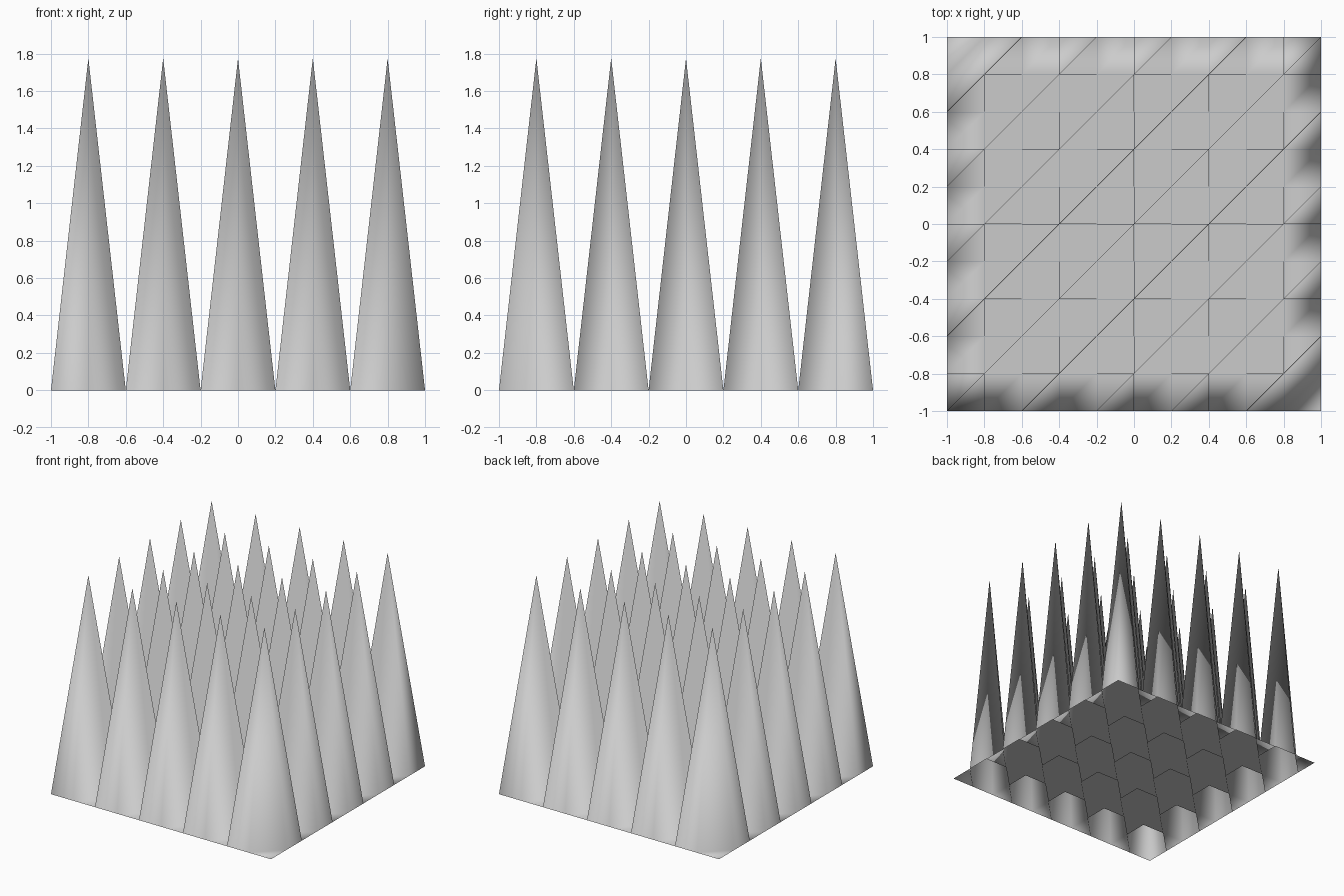
import bpy, bmesh

if "Cube" in bpy.data.objects:
    bpy.data.objects.remove(bpy.data.objects["Cube"])

CELLS = 10      # grid squares per side
HEIGHT = 1.775  # spike height

# flat 2 x 2 sheet, open underneath
bm = bmesh.new()
bmesh.ops.create_grid(bm, x_segments=CELLS, y_segments=CELLS, size=1.0)

# split every square along the same diagonal, so each spike has six sides
for f in list(bm.faces):
    corners = sorted(f.verts, key=lambda v: v.co.x + v.co.y)
    bmesh.utils.face_split(f, corners[0], corners[-1])

# raise every second point in both directions into a spike
for v in bm.verts:
    i = round((v.co.x + 1) * CELLS / 2)
    j = round((v.co.y + 1) * CELLS / 2)
    v.co.z = HEIGHT if i % 2 and j % 2 else 0.0

for f in bm.faces:
    f.smooth = True
    f.normal_update()

mesh = bpy.data.meshes.new("spike_sheet")
bm.to_mesh(mesh)
bm.free()
obj = bpy.data.objects.new("spike_sheet", mesh)
bpy.context.collection.objects.link(obj)
